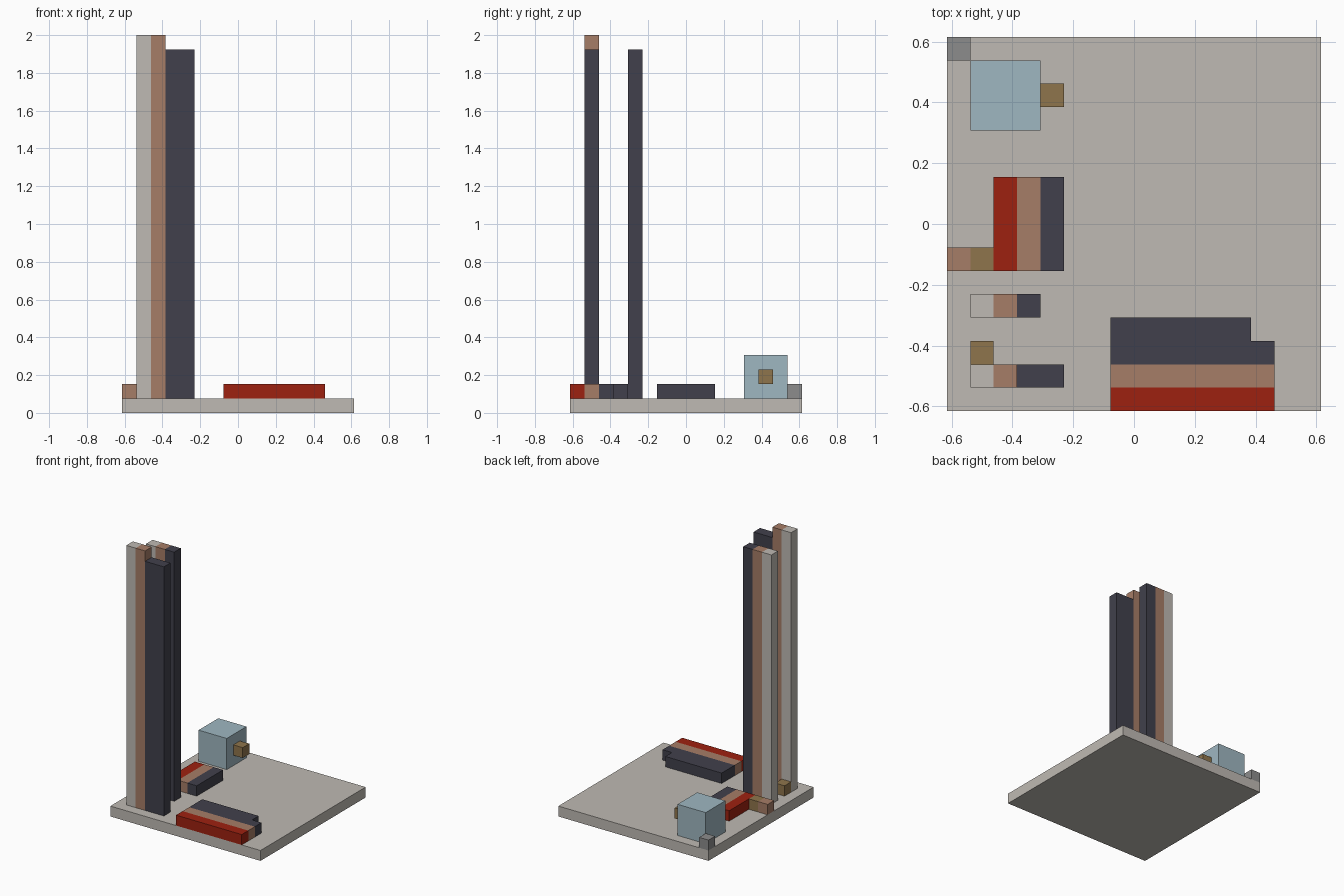
import bpy
import bmesh
from mathutils import Vector

cube = bpy.data.objects.get("Cube")
if cube:
    bpy.data.objects.remove(cube, do_unlink=True)

UNIT = 2 / 26  # edge of one building block


def linear(channel):
    c = channel / 255
    return c / 12.92 if c <= 0.04045 else ((c + 0.055) / 1.055) ** 2.4


def material(name, hex_code):
    rgb = [linear(channel) for channel in bytes.fromhex(hex_code)]
    mat = bpy.data.materials.new(name)
    mat.use_nodes = True
    shader = mat.node_tree.nodes["Principled BSDF"]
    shader.inputs["Base Color"].default_value = (*rgb, 1)
    shader.inputs["Roughness"].default_value = 0.8
    mat.diffuse_color = (*rgb, 1)
    return mat


stone = material("pale stone", "BFBAB3")
tan = material("tan", "A67D67")
slate = material("dark slate", "41404C")
red = material("brick red", "9E2110")
blue = material("pale blue", "9FB7C1")
brass = material("brass brown", "8F754C")
grey = material("mid grey", "8C8C8C")


def block(name, mat, low, high):
    """Box between two corners given in block units."""
    low, high = Vector(low), Vector(high)
    bm = bmesh.new()
    bmesh.ops.create_cube(bm, size=1)
    size = high - low
    for vert in bm.verts:
        vert.co = Vector(a * b for a, b in zip(vert.co, size)) * UNIT
    mesh = bpy.data.meshes.new(name)
    bm.to_mesh(mesh)
    bm.free()
    mesh.materials.append(mat)
    obj = bpy.data.objects.new(name, mesh)
    obj.location = (low + high) / 2 * UNIT
    bpy.context.collection.objects.link(obj)
    return obj


# Ground slab
block("base_slab", stone, (-8, -8, 0), (8, 8, 1))

# Two tall striped towers
for label, y, side_top, slate_end in (("front", -7, 26, -3), ("back", -4, 25, -4)):
    block(label + "_tower_stone", stone, (-7, y, 1), (-6, y + 1, side_top))
    block(label + "_tower_tan", tan, (-6, y, 1), (-5, y + 1, side_top))
    block(label + "_tower_slate", slate, (-5, y, 1), (slate_end, y + 1, 25))

# Low striped bench behind the towers, with its tail
for i, (label, mat) in enumerate((("red", red), ("tan", tan), ("slate", slate))):
    block("small_bench_" + label, mat, (i - 6, -2, 1), (i - 5, 2, 2))
block("bench_tail_tan", tan, (-8, -2, 1), (-7, -1, 2))
block("bench_tail_brass", brass, (-7, -2, 1), (-6, -1, 2))

# Wide striped bench at the front
rows = (("red", red, 6), ("tan", tan, 6), ("slate", slate, 6), ("slate_back", slate, 5))
for i, (label, mat, end) in enumerate(rows):
    block("wide_bench_" + label, mat, (-1, i - 8, 1), (end, i - 7, 2))

# Blue cube with its knob, and the loose blocks
block("blue_cube", blue, (-7, 4, 1), (-4, 7, 4))
block("blue_cube_knob", brass, (-4, 5, 2), (-3, 6, 3))
block("corner_block", grey, (-8, 7, 1), (-7, 8, 2))
block("tower_foot_block", brass, (-7, -6, 1), (-6, -5, 2))
